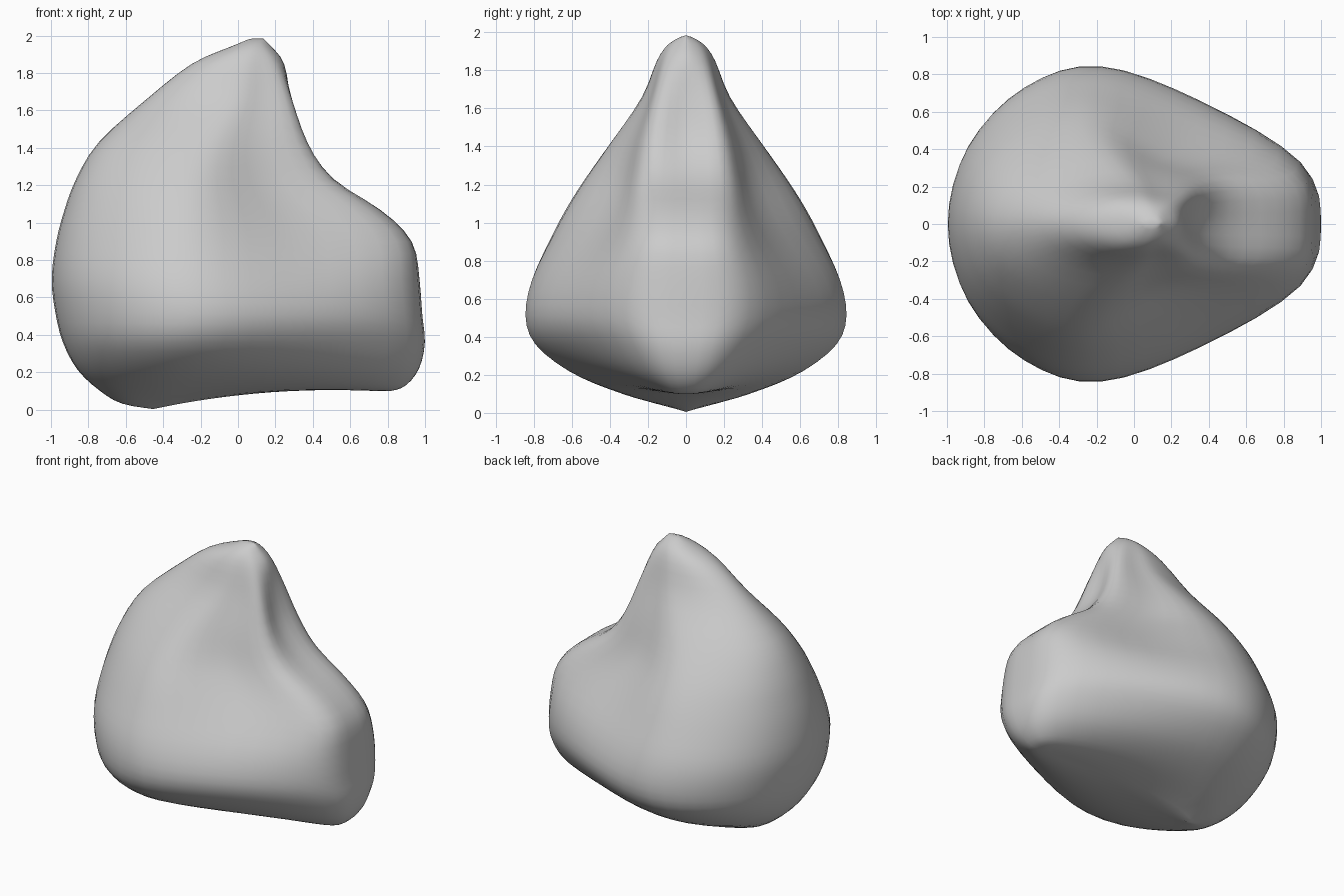
import bpy, bmesh, math
from mathutils import Vector

if "Cube" in bpy.data.objects:
    bpy.data.objects.remove(bpy.data.objects["Cube"])

# Rings: rear z, front z, rear x, widest x, half width, flank bulge, shoulder x, shoulder y, front x
RINGS = [
    (1.99, 1.99, .08, .10, .00, 0, .12, .00, .13),
    (1.94, 1.94, -.04, .06, .09, .01, .15, .06, .18),
    (1.85, 1.85, -.25, .02, .155, .01, .21, .10, .25),
    (1.66, 1.66, -.49, -.02, .23, .00, .28, .15, .28),
    (1.43, 1.43, -.75, -.15, .39, -.01, .36, .20, .34),
    (1.23, 1.23, -.87, -.20, .53, -.04, .48, .23, .50),
    (1.07, 1.07, -.93, -.20, .63, -.05, .70, .24, .76),
    (.90, .90, -.975, -.20, .72, -.02, .86, .27, .93),
    (.70, .70, -1.0, -.20, .815, .04, .88, .33, .97),
    (.52, .50, -.98, -.18, .85, .07, .90, .33, .985),
    (.36, .36, -.94, -.20, .80, .06, .91, .28, 1.0),
    (.21, .22, -.86, -.22, .62, .05, .87, .22, .97),
    (.10, .13, -.74, -.25, .41, .03, .80, .15, .90),
    (.03, .10, -.62, -.30, .20, .01, .74, .08, .82),
    (.00, .10, -.43, -.20, .00, 0, .55, .00, .72),
]


def spline(pts, steps, before=None, after=None):
    """Smooth curve through the points; optional neighbours shape its ends."""
    ext = [before or pts[0] * 2 - pts[1]] + pts + [after or pts[-1] * 2 - pts[-2]]
    out = []
    for i in range(1, len(ext) - 2):
        a, b, c, d = ext[i - 1:i + 3]
        for k in range(steps):
            t = k / steps
            out.append(b + (c - a) * (t / 2) + (a * 2 - b * 5 + c * 4 - d) * (t * t / 2)
                       + (b * 3 - a - c * 3 + d) * (t ** 3 / 2))
    return out + [pts[-1].copy()]


def half_ring(z, zf, x0, xw, w, b, xs, ys, x1):
    """Half outline from the rear, over the widest point, to the front."""
    pts = [Vector((xw + (x0 - xw) * math.cos(a), w * math.sin(a), 0))
           for a in (0, math.pi / 6, math.pi / 3, math.pi / 2)]
    pts += [Vector(((xw + xs) / 2, (w + ys) / 2 + b, 0)), Vector((xs, ys, 0)), Vector((x1, 0, 0))]
    mir = lambda v: Vector((v.x, -v.y, 0))
    curve = spline(pts, 4, mir(pts[1]), mir(pts[-2]))
    for p in curve:
        t = min(1, max(0, (p.x - x0) / (x1 - x0)))
        arch = .04 * max(0, 1 - z / .25) * 4 * t * (1 - t)
        p.z = z + (zf - z) * t + arch
        p.y = max(p.y, 0)
    return curve


# Loft the half body and mirror it
columns = [spline(list(col), 3) for col in zip(*[half_ring(*r) for r in RINGS])]
bm = bmesh.new()
for side in (1, -1):
    grid = [[bm.verts.new((p.x, p.y * side, p.z)) for p in col] for col in columns]
    for i in range(len(grid) - 1):
        for j in range(len(grid[0]) - 1):
            bm.faces.new((grid[i][j], grid[i + 1][j], grid[i + 1][j + 1], grid[i][j + 1]))
bmesh.ops.remove_doubles(bm, verts=bm.verts, dist=.002)
bmesh.ops.recalc_face_normals(bm, faces=bm.faces)
# Soften the lofted surface slightly
for _ in range(2):
    bmesh.ops.smooth_vert(bm, verts=bm.verts, factor=.4, use_axis_x=True, use_axis_y=True, use_axis_z=True)
for f in bm.faces:
    f.smooth = True

mesh = bpy.data.meshes.new("sculpted_body")
bm.to_mesh(mesh)
bm.free()
body = bpy.data.objects.new("sculpted_body", mesh)
bpy.context.collection.objects.link(body)
